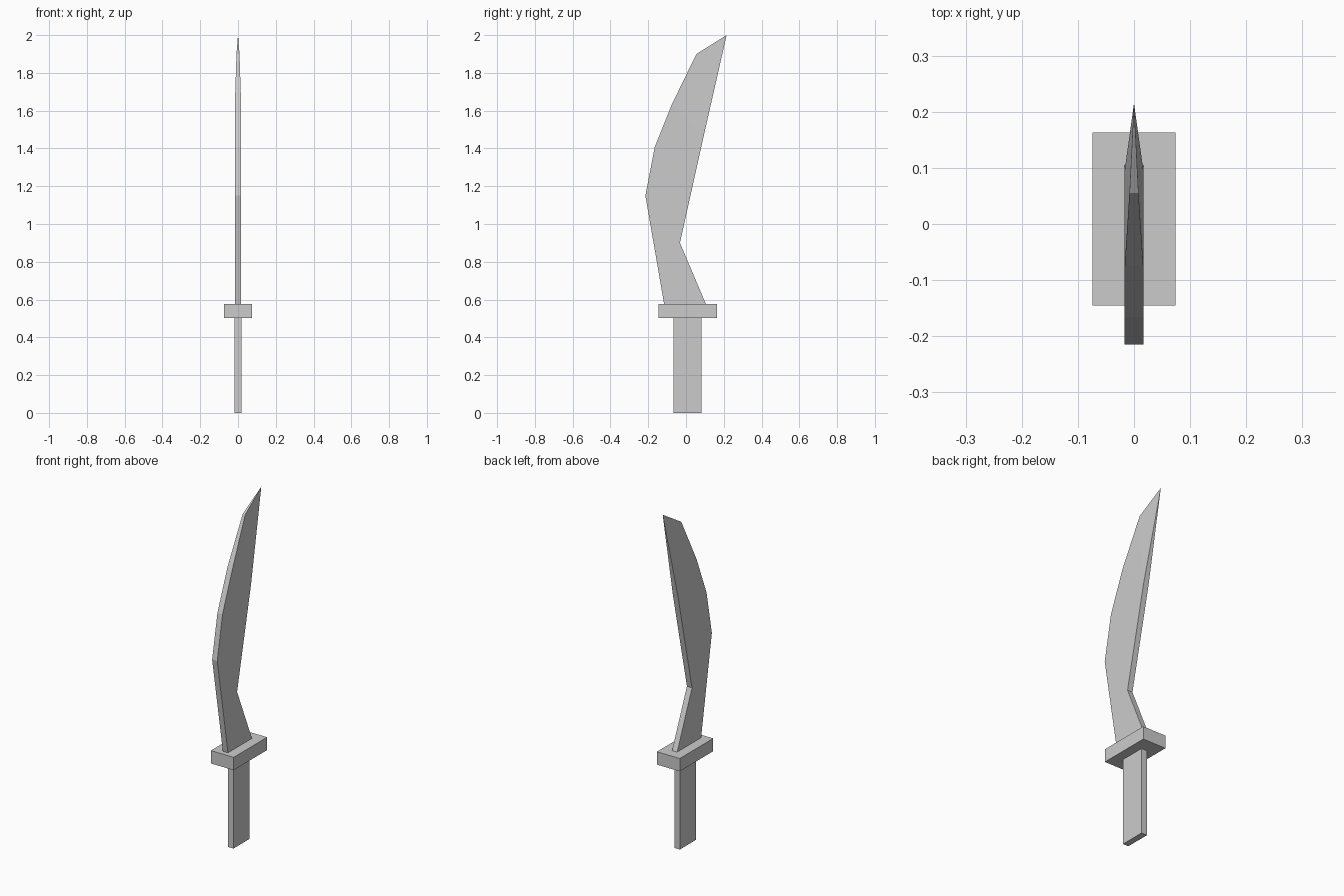
import bpy, bmesh

if "Cube" in bpy.data.objects:
    bpy.data.objects.remove(bpy.data.objects["Cube"])


def finish(name, bm):
    bmesh.ops.recalc_face_normals(bm, faces=bm.faces)
    mesh = bpy.data.meshes.new(name)
    bm.to_mesh(mesh)
    bm.free()
    obj = bpy.data.objects.new(name, mesh)
    bpy.context.collection.objects.link(obj)
    return obj


def box(name, half_x, y0, y1, z0, z1):
    bm = bmesh.new()
    bmesh.ops.create_cube(bm, size=1)
    for v in bm.verts:
        v.co.x *= 2 * half_x
        v.co.y = y0 if v.co.y < 0 else y1
        v.co.z = z0 if v.co.z < 0 else z1
    return finish(name, bm)


# Grip and crossguard
box("grip", 0.018, -0.067, 0.082, 0.0, 0.502)
box("guard", 0.074, -0.145, 0.163, 0.502, 0.577)

# Blade outline (y, z, half thickness): up the spine to the tip, down the edge
T = 0.0165
outline = [(-0.116, 0.577, T), (-0.215, 1.15, T), (-0.166, 1.405, T),
           (-0.074, 1.635, T), (0.055, 1.90, 0.008), (0.215, 2.0, 0.0),
           (0.097, 1.48, T), (-0.032, 0.90, T), (0.105, 0.577, T)]
side_faces = [(0, 1, 7, 8), (1, 2, 3, 6, 7), (3, 4, 6), (4, 5, 6)]

bm = bmesh.new()
left = [bm.verts.new((-t, y, z)) for y, z, t in outline]
# Both sides share one vertex at the tip
right = [bm.verts.new((t, y, z)) if t else left[i]
         for i, (y, z, t) in enumerate(outline)]
for side in (left, right):
    for face in side_faces:
        bm.faces.new([side[i] for i in face])

# Rim faces joining the two sides
for i in range(len(outline)):
    j = (i + 1) % len(outline)
    ring = [left[i], left[j], right[j], right[i]]
    bm.faces.new(list(dict.fromkeys(ring)))
finish("blade", bm)
